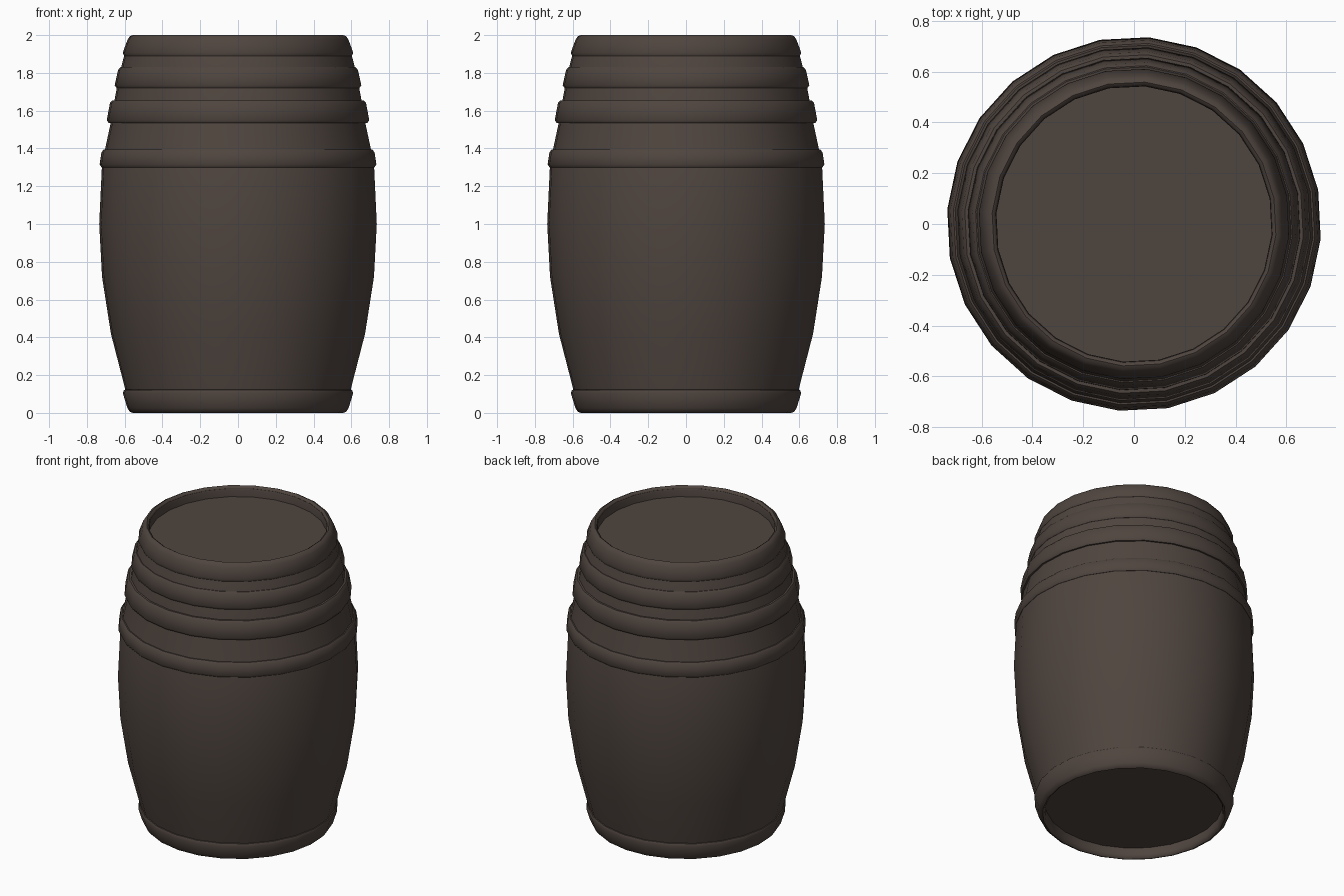
import bpy, math

if "Cube" in bpy.data.objects:
    bpy.data.objects.remove(bpy.data.objects["Cube"])

SIDES = 24
TURN = math.radians(10.5)

wood = bpy.data.materials.new("dark brown wood")
wood.diffuse_color = (0.078, 0.059, 0.049, 1)
wood.use_nodes = True
wood.node_tree.nodes["Principled BSDF"].inputs["Base Color"].default_value = wood.diffuse_color


def lathe(name, profile, closed=False):
    """Revolve (radius, z) points around the z axis; open profiles get end caps."""
    n = len(profile)
    verts, faces = [], []
    for r, z in profile:
        for i in range(SIDES):
            a = TURN + 2 * math.pi * i / SIDES
            verts.append((r * math.cos(a), r * math.sin(a), z))
    for k in range(n if closed else n - 1):
        lo, hi = k * SIDES, (k + 1) % n * SIDES
        for i in range(SIDES):
            j = (i + 1) % SIDES
            faces.append((lo + i, lo + j, hi + j, hi + i))
    if not closed:
        faces.append(tuple(reversed(range(SIDES))))
        faces.append(tuple(range((n - 1) * SIDES, n * SIDES)))
    mesh = bpy.data.meshes.new(name)
    mesh.from_pydata(verts, [], faces)
    mesh.materials.append(wood)
    obj = bpy.data.objects.new(name, mesh)
    bpy.context.collection.objects.link(obj)
    bpy.ops.object.select_all(action='DESELECT')
    obj.select_set(True)
    bpy.context.view_layer.objects.active = obj
    bpy.ops.object.shade_smooth_by_angle(angle=math.radians(50))
    return obj


# Bulging staves with the recessed bottom and lid
lathe("barrel_body", [
    (0.545, 0.07), (0.545, 0.025), (0.575, 0.02), (0.60, 0.13),
    (0.675, 0.42), (0.722, 0.72), (0.737, 1.0), (0.723, 1.30),
    (0.705, 1.40), (0.675, 1.54), (0.655, 1.66), (0.640, 1.74),
    (0.618, 1.84), (0.602, 1.90), (0.575, 1.985), (0.545, 1.985),
    (0.545, 1.93)])

# Hoops around the upper half: bottom z, top z, lower radius, upper radius
hoops = [(1.30, 1.395, 0.735, 0.725),
         (1.535, 1.655, 0.697, 0.680),
         (1.72, 1.83, 0.655, 0.637)]
for i, (z0, z1, r0, r1) in enumerate(hoops):
    lathe(f"hoop_{i + 1}", [
        (r0 - 0.045, z0), (r0 - 0.010, z0), (r0, z0 + 0.015),
        (r1, z1 - 0.015), (r1 - 0.012, z1), (r1 - 0.045, z1)], closed=True)

# Rounded end rims, the bottom one mirroring the top
rim = [(0.570, 1.875), (0.605, 1.878), (0.612, 1.895), (0.587, 1.975),
       (0.575, 1.993), (0.560, 2.0), (0.549, 1.993), (0.543, 1.975),
       (0.543, 1.90)]
lathe("top_rim", [(r, z + (0.012 if z < 1.9 else 0)) for r, z in rim], closed=True)
lathe("bottom_rim", [(r, 2.0 - z) for r, z in reversed(rim)], closed=True)
